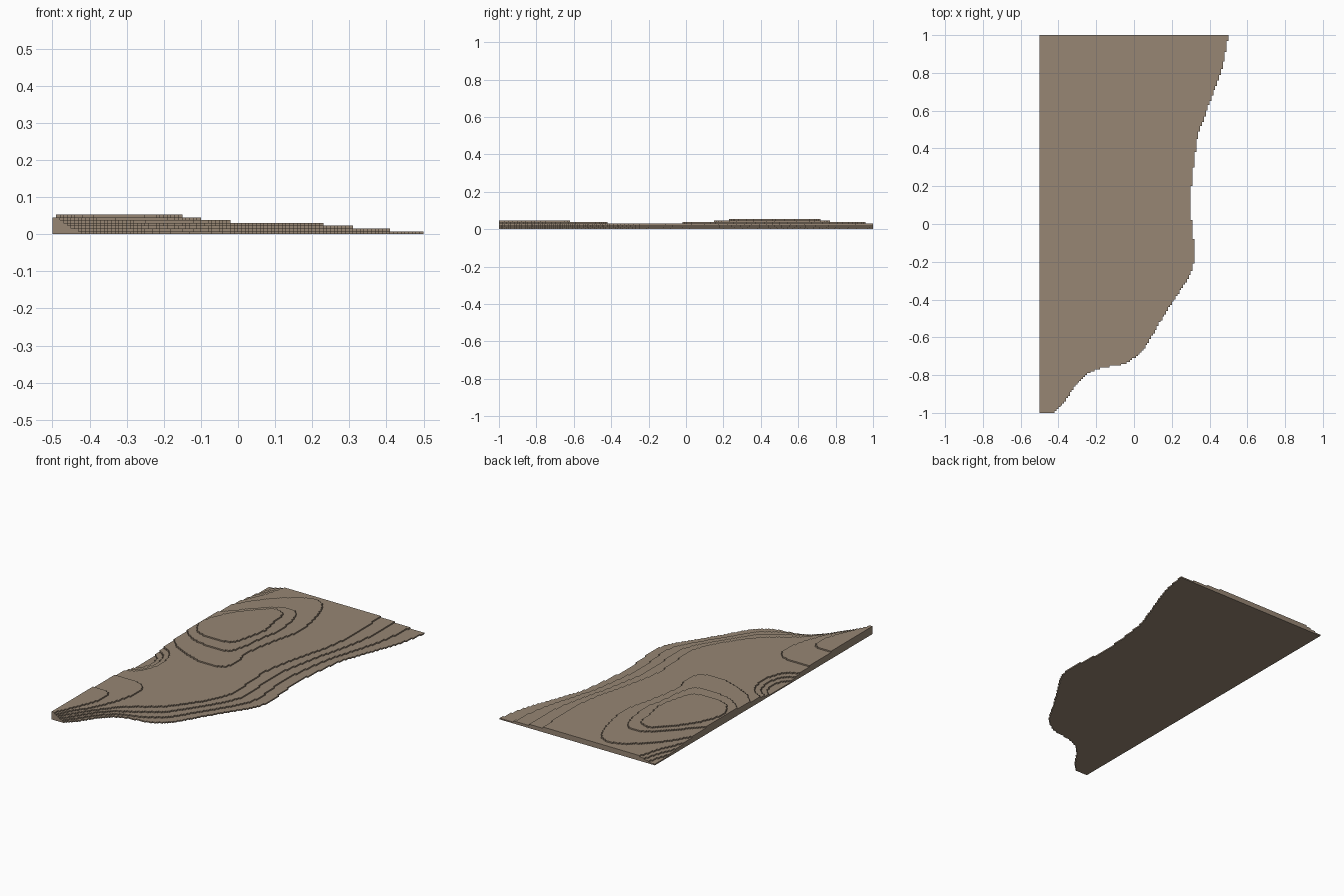
import bpy

if "Cube" in bpy.data.objects:
    bpy.data.objects.remove(bpy.data.objects["Cube"], do_unlink=True)

CELL = 0.01      # size of the little steps along each contour
THICK = 0.0076   # thickness of one layer

earth = bpy.data.materials.new("earth_brown")
earth.use_nodes = True
colour = (0.31, 0.24, 0.175, 1)
earth.diffuse_color = colour
earth.node_tree.nodes["Principled BSDF"].inputs["Base Color"].default_value = colour


def spline(pts, n=40):
    """Smooth curve passing through all points."""
    p = [pts[0]] + list(pts) + [pts[-1]]
    out = []
    for a, b, c, d in zip(p, p[1:], p[2:], p[3:]):
        for i in range(n):
            t = i / n
            out.append(tuple(
                0.5 * (2 * b[k] + (c[k] - a[k]) * t
                       + (2 * a[k] - 5 * b[k] + 4 * c[k] - d[k]) * t * t
                       + (3 * b[k] - a[k] - 3 * c[k] + d[k]) * t ** 3)
                for k in (0, 1)))
    return out + [tuple(pts[-1])]


def stair_outline(path):
    """Snap a closed path to the cell grid, using only straight steps."""
    q = [(max(-50, min(50, round(x / CELL))), max(-100, min(100, round(y / CELL))))
         for x, y in path]
    steps = []
    for a, b in zip(q, q[1:] + q[:1]):
        steps.append(a)
        if a[0] != b[0] and a[1] != b[1]:
            steps.append((b[0], a[1]))
    # drop repeated and collinear points
    changed = True
    while changed:
        changed = False
        keep = []
        for i, b in enumerate(steps):
            a = keep[-1] if keep else steps[-1]
            c = steps[(i + 1) % len(steps)]
            if (b[0] - a[0]) * (c[1] - b[1]) == (b[1] - a[1]) * (c[0] - b[0]):
                changed = True
            else:
                keep.append(b)
        steps = keep
    return [(x * CELL, y * CELL) for x, y in steps]


def slab(name, level, path):
    """Flat sheet with the given outline, at the given layer level."""
    ring = stair_outline(path)
    n = len(ring)
    z0, z1 = (level - 1) * THICK, level * THICK
    verts = [(x, y, z) for z in (z0, z1) for x, y in ring]
    faces = [tuple(reversed(range(n))), tuple(range(n, 2 * n))]
    faces += [(i, (i + 1) % n, (i + 1) % n + n, i + n) for i in range(n)]
    mesh = bpy.data.meshes.new(name)
    mesh.from_pydata(verts, [], faces)
    mesh.materials.append(earth)
    mesh.update()
    bpy.context.collection.objects.link(bpy.data.objects.new(name, mesh))


# Lower layers: the shoreline blends into the inner contour
shore = [(-.42, -1), (-.36, -.93), (-.29, -.83), (-.2, -.77), (-.07, -.745),
         (0, -.71), (.06, -.65), (.13, -.53), (.2, -.42), (.29, -.28),
         (.32, -.17), (.31, -.03), (.3, .1), (.31, .25), (.335, .45),
         (.37, .56), (.43, .72), (.47, .84), (.5, 1)]
inner = [(-.465, -1), (-.42, -.93), (-.36, -.84), (-.3, -.76), (-.22, -.68),
         (-.14, -.625), (-.07, -.57), (0, -.48), (.07, -.38), (.125, -.25),
         (.13, -.17), (.12, -.05), (.115, .1), (.14, .25), (.18, .41),
         (.21, .53), (.23, .69), (.23, .82), (.22, 1)]

for level in range(1, 5):
    t = (level - 1) / 3
    path = spline([(a[0] + (b[0] - a[0]) * t, a[1] + (b[1] - a[1]) * t)
                   for a, b in zip(shore, inner)])
    if level == 1:
        path += [(-.5, 1)]
    else:
        # sunken back corner and hollow on the straight side
        w, d = .04 + .03 * (level - 2), .13 + .07 * (level - 2)
        path += spline([(-.5 + w, 1), (-.5 + w * .6, 1 - d * .5), (-.5, 1 - d)])
        r, w, c = .1 + .04 * (level - 2), .05 + .03 * (level - 2), -.15
        path += spline([(-.5, c + r), (-.5 + .7 * w, c + .7 * r), (-.5 + w, c),
                        (-.5 + .7 * w, c - .7 * r), (-.5, c - r)])
    slab(f"terrain_layer_{level}", level, path + [(-.5, -1)])

# Front hill
slab("front_hill_lower", 5, spline(
    [(-.475, -1), (-.43, -.91), (-.36, -.8), (-.3, -.65), (-.28, -.53),
     (-.3, -.45), (-.38, -.42), (-.5, -.42)]) + [(-.5, -1)])
slab("front_hill_upper", 6, spline(
    [(-.487, -1), (-.44, -.89), (-.385, -.75), (-.38, -.66), (-.42, -.62),
     (-.5, -.62)]) + [(-.5, -1)])

# Back hill and its summit
slab("back_hill_lower", 5, spline(
    [(-.5, .12), (-.43, .06), (-.3, 0), (-.2, -.02), (-.09, 0), (-.07, .1),
     (-.09, .2), (-.06, .4), (-.02, .58), (-.04, .75), (-.09, .9),
     (-.15, .955), (-.25, .935), (-.4, .8), (-.5, .65)]))
slab("back_hill_upper", 6, spline(
    [(-.5, .24), (-.42, .18), (-.3, .15), (-.18, .16), (-.14, .25),
     (-.12, .4), (-.1, .52), (-.12, .68), (-.17, .765), (-.26, .76),
     (-.38, .65), (-.5, .52)]))
slab("back_hill_summit", 7, spline(
    [(-.485, .32), (-.43, .25), (-.35, .23), (-.25, .235), (-.205, .26),
     (-.17, .38), (-.155, .48), (-.18, .6), (-.19, .68), (-.23, .71),
     (-.28, .7), (-.41, .56), (-.48, .42), (-.485, .32)]))
